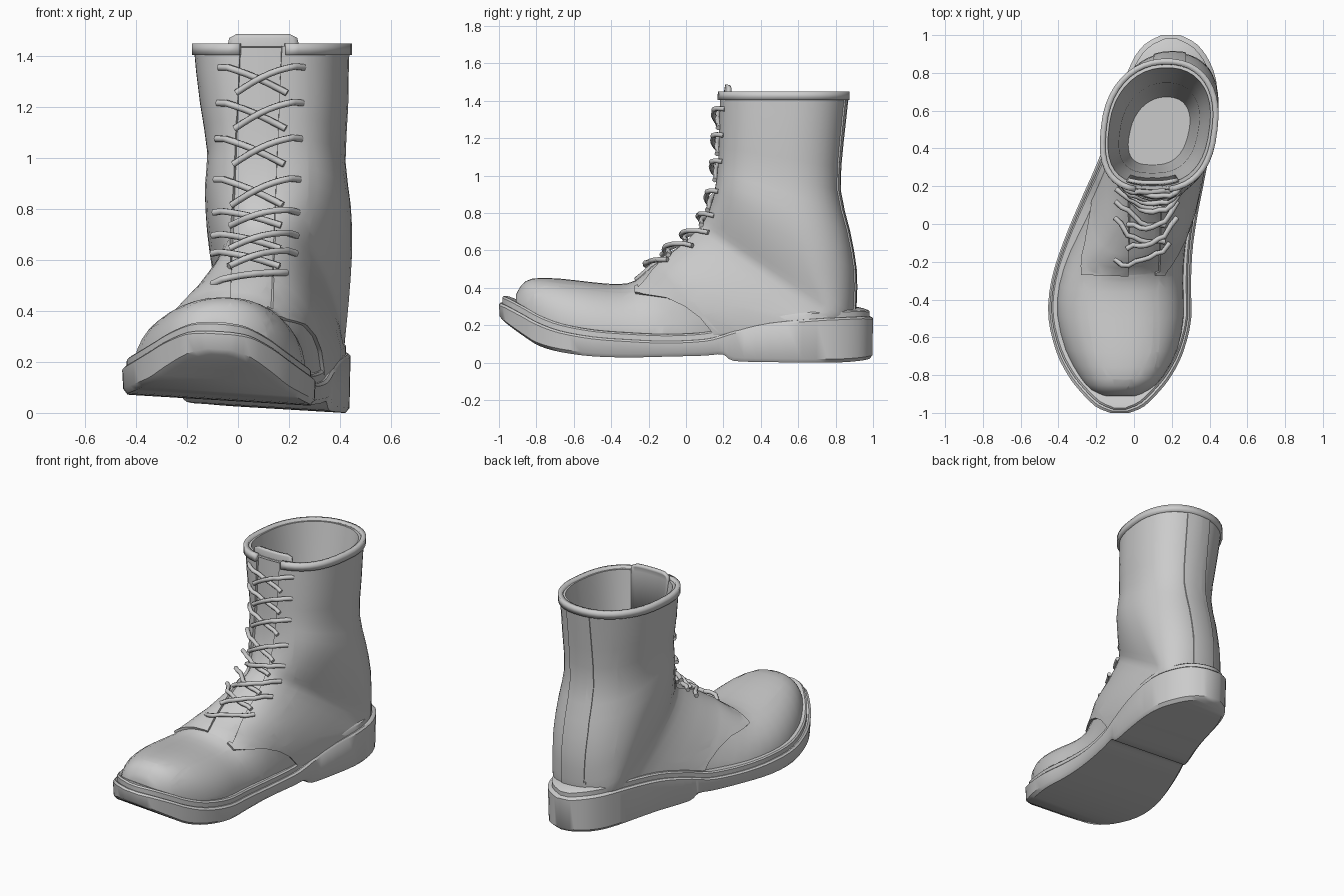
import bpy, bmesh, math
from mathutils import Vector
from mathutils.bvhtree import BVHTree

cube = bpy.data.objects.get("Cube")
if cube:
    bpy.data.objects.remove(cube, do_unlink=True)

leather = bpy.data.materials.new("grey_leather")
leather.use_nodes = True
GREY = (0.6, 0.6, 0.6, 1)
leather.diffuse_color = GREY
leather.node_tree.nodes["Principled BSDF"].inputs["Base Color"].default_value = GREY


# ---------- helpers ----------
def spline(rows, n):
    """Smoothly resample rows of numbers, n steps per row."""
    out = []
    for i in range(len(rows) - 1):
        a, b, c, d = (rows[min(max(i + k, 0), len(rows) - 1)] for k in (-1, 0, 1, 2))
        for s in range(n):
            t = s / n
            out.append([q + t / 2 * (r - p + t * (2 * p - 5 * q + 4 * r - e + t * (3 * (q - r) + e - p)))
                        for p, q, r, e in zip(a, b, c, d)])
    return out + [list(rows[-1])]


def loft(bm, rings, closed=True):
    """Skin a list of equal point rings."""
    vs = [[bm.verts.new(p) for p in ring] for ring in rings]
    n = len(vs[0])
    for a, b in zip(vs, vs[1:]):
        for j in range(n if closed else n - 1):
            k = (j + 1) % n
            bm.faces.new((a[j], a[k], b[k], b[j]))
    return vs


def face_outward(bm):
    bmesh.ops.recalc_face_normals(bm, faces=bm.faces[:])
    side = max(bm.faces, key=lambda f: f.calc_center_median().x)
    if side.normal.x < 0:
        bmesh.ops.reverse_faces(bm, faces=bm.faces[:])
    bm.normal_update()


def finish(name, bm, thickness=0):
    mesh = bpy.data.meshes.new(name)
    bm.to_mesh(mesh)
    obj = bpy.data.objects.new(name, mesh)
    bpy.context.collection.objects.link(obj)
    mesh.materials.append(leather)
    if thickness:
        mod = obj.modifiers.new("thickness", "SOLIDIFY")
        mod.thickness, mod.offset = thickness, 0
    bpy.ops.object.select_all(action="DESELECT")
    obj.select_set(True)
    bpy.context.view_layer.objects.active = obj
    bpy.ops.object.shade_smooth_by_angle(angle=math.radians(40))


def cut(bm, point, normal):
    bmesh.ops.bisect_plane(bm, geom=bm.verts[:] + bm.edges[:] + bm.faces[:],
                           plane_co=point, plane_no=normal, dist=1e-4)


def raise_faces(bm, rule, height):
    """Lift the faces that pass a rule into a thicker panel."""
    bm.normal_update()
    picked = [f for f in bm.faces if rule(f.calc_center_median())]
    geom = bmesh.ops.extrude_face_region(bm, geom=picked)["geom"]
    moves = {}
    for f in (g for g in geom if isinstance(g, bmesh.types.BMFace)):
        f.normal_update()
        for v in f.verts:
            moves[v] = moves.get(v, Vector()) + f.normal
    for v, d in moves.items():
        v.co += d.normalized() * height


def clamp(t):
    return min(max(t, 0), 1)


def foot_x(y):
    """Curved centre line of the foot."""
    t = clamp((y + 0.42) / 1.25)
    return -0.075 + 0.27 * t * t * (3 - 2 * t)


def power(s, e):
    return math.copysign(abs(s) ** (2 / e), s)


def oval(a, front=2.7):
    """Side and front amounts of an oval with a blunter front half."""
    e = front if math.cos(a) > 0 else 2.2
    return power(math.sin(a), e), power(math.cos(a), e)


# ---------- upper: sections fanning from toe to shaft ----------
# front y, front z, back y, back z, half width, widest point
SECTIONS = [
    (-.91, .36, -.91, .27, .09, .3), (-.88, .415, -.875, .22, .16, .2),
    (-.82, .45, -.8, .18, .226, .14), (-.68, .45, -.66, .13, .3, .12),
    (-.5, .43, -.48, .11, .338, .12), (-.36, .42, -.3, .1, .33, .12),
    (-.27, .44, -.1, .09, .305, .12), (-.19, .51, .1, .1, .275, .12),
    (-.09, .58, .35, .12, .255, .12), (-.01, .64, .6, .16, .232, .12),
    (.07, .71, .81, .19, .215, .14), (.1, .745, .875, .22, .222, .2),
    (.125, .79, .89, .32, .242, .3), (.155, .87, .89, .5, .262, .42),
    (.175, .97, .855, .7, .265, .5), (.185, 1.08, .805, .92, .25, .5),
    (.19, 1.24, .82, 1.18, .27, .5), (.195, 1.44, .85, 1.435, .285, .5)]
COUNT = 40


def section(fy, fz, by, bz, w, f):
    ring = []
    rise = clamp((fz - .42) / .13)
    lean = 0.01 * rise - 0.032 * clamp((fz - .9) / .5)
    fx = foot_x(fy) + 0.06 * rise
    for j in range(COUNT):
        s, c = oval(2 * math.pi * j / COUNT, 2.25 + 0.45 * rise)
        t = f + c * (1 - f) if c > 0 else f + c * f
        x = foot_x(by) + (fx - foot_x(by)) * t + w * s + lean
        ring.append((x, by + (fy - by) * t, bz + (fz - bz) * t))
    return ring


bm = bmesh.new()
rings = loft(bm, [section(*r) for r in spline(SECTIONS, 2)])
bm.faces.new(rings[0])
face_outward(bm)

# Panel seams: quarter front, curved lower edge, lace gap, back strip
EDGE = [(-.28, .37), (-.1, .345), (0, .3), (.08, .24), (.13, .18)]
SEAMS = [(Vector((0, *a)), Vector((0, a[1] - b[1], b[0] - a[0]))) for a, b in zip(EDGE, EDGE[1:])]


def gap_x(z):
    return 0.055 + 0.04 * (z - 0.55)


def is_gap(p):
    return abs(p.x - gap_x(p.z)) < 0.08 and p.y < 0.35 and p.z > 0.4


def is_quarter(p):
    above = any((p - point).dot(normal) > 0 for point, normal in SEAMS)
    return p.y > -0.27 and above and not is_gap(p)


cut(bm, (0, -0.27, 0), (0, 1, 0))
for point, normal in SEAMS:
    cut(bm, point, normal)
for side in (-1, 1):
    cut(bm, (gap_x(0) + side * 0.08, 0, 0), (1, 0, -0.04))
    cut(bm, (0.19 + side * 0.08, 0, 0), (1, 0, 0))
raise_faces(bm, is_quarter, 0.015)
raise_faces(bm, lambda p: abs(p.x - 0.19) < 0.08 and p.y > 0.77 and p.z > 0.2, 0.008)
tree = BVHTree.FromBMesh(bm)
finish("upper", bm)


# ---------- collar, lining and tongue tip ----------
def collar_arc(scale, z, start=0.0, end=math.pi * 2, steps=COUNT):
    pts = []
    for j in range(steps):
        s, c = oval(start + (end - start) * j / (steps - 1))
        y = 0.52 - 0.3275 * scale * c - 0.025 * (1.44 - z)
        pts.append((0.135 - 0.038 * c + 0.283 * scale * s, y, z))
    return pts


bm = bmesh.new()
rings = loft(bm, [collar_arc(s, z)[:-1] for s, z in
                  ((1.03, 1.435), (.94, 1.44), (.83, 1.2), (.73, 1.0), (.66, .7), (.55, .35))])
bm.faces.new(rings[-1])
bmesh.ops.reverse_faces(bm, faces=bm.faces[:])
finish("lining", bm)

bm = bmesh.new()
loft(bm, [collar_arc(1.04, z, 0.2, math.pi * 2 - 0.2) for z in (1.405, 1.45)], False)
face_outward(bm)
finish("collar_band", bm, 0.03)

bm = bmesh.new()
loft(bm, [collar_arc(s, z, -a, a, 11) for s, z, a in
          ((.84, 1.15, .4), (.94, 1.44, .42), (.93, 1.47, .4), (.92, 1.485, .28))], False)
finish("tongue_tip", bm, 0.02)

# ---------- sole and welt ----------
# y, half width, top z, bottom z
STATIONS = spline([
    (-1, .05, .29, .2), (-.965, .13, .28, .175), (-.88, .215, .24, .12),
    (-.8, .275, .2, .075), (-.68, .335, .16, .045), (-.5, .378, .13, .025),
    (-.3, .37, .115, .02), (-.1, .345, .108, .025), (.1, .32, .12, .032),
    (.2, .308, .145, .04), (.26, .3, .165, .006), (.45, .28, .21, .002),
    (.7, .255, .235, 0), (.85, .21, .24, 0), (.95, .14, .24, .004), (1, .05, .23, .008)], 3)
TILT = 0.06


def sole_ring(inset, height):
    left, right = [], []
    for y, w, top, low in STATIONS:
        half = max(w - inset, 0.03)
        for side, pts in ((-1, left), (1, right)):
            x = foot_x(y) + side * half
            pts.append((x, y * (1 - inset), height(top, low) + TILT * (0.42 - x)))
    return left + right[::-1]


def slab(name, layers):
    bm = bmesh.new()
    vs = loft(bm, [sole_ring(i, h) for i, h in layers])
    n = len(STATIONS)
    for ring in (vs[0], vs[-1]):
        for i in range(n - 1):
            bm.faces.new((ring[i], ring[i + 1], ring[-2 - i], ring[-1 - i]))
    face_outward(bm)
    finish(name, bm)


slab("sole", [(0.02, lambda t, b: b), (0.004, lambda t, b: b + 0.02),
              (0, lambda t, b: t - 0.01), (0.01, lambda t, b: t)])
slab("welt", [(0.018, lambda t, b: t - 0.02), (0.018, lambda t, b: t + 0.028),
              (0.026, lambda t, b: t + 0.036)])


# ---------- laces ----------
def surface(x, z):
    return tree.ray_cast(Vector((x, -2, z)), Vector((0, 1, 0)))[0]


def lace(name, start, end, lift):
    curve = bpy.data.curves.new(name, "CURVE")
    curve.dimensions = "3D"
    curve.bevel_depth, curve.bevel_resolution = 0.014, 1
    curve.use_fill_caps = True
    steps = 8
    line = curve.splines.new("POLY")
    line.points.add(steps)
    for i, q in enumerate(line.points):
        x, z = Vector(start).lerp(Vector(end), i / steps)
        up = -0.008 if i == 0 else 0.012 + lift * math.sin(math.pi * i / steps)
        # keep the ends near the ridge so they do not sag down the sides
        hit = surface(x, z)
        hit.y = min(hit.y, surface(gap_x(z), z).y + 0.05)
        q.co = (*(hit + Vector((0, -0.85, 0.5)) * up), 1)
    line.use_smooth = True
    obj = bpy.data.objects.new(name, curve)
    bpy.context.collection.objects.link(obj)
    curve.materials.append(leather)


for row, z in enumerate((1.36, 1.22, 1.08, .92, .79, .7, .63)):
    drop = 0.11 if z > 0.85 else 0.06
    for side, word in ((-1, "right"), (1, "left")):
        x = gap_x(z) + 0.005
        lace(f"lace_{word}_{row + 1}", (x + side * 0.165, z), (x - side * 0.1, z - drop),
             0.03 + 0.012 * side)
lace("lace_bottom_bar", (-0.1, 0.51), (0.19, 0.545), 0.02)
